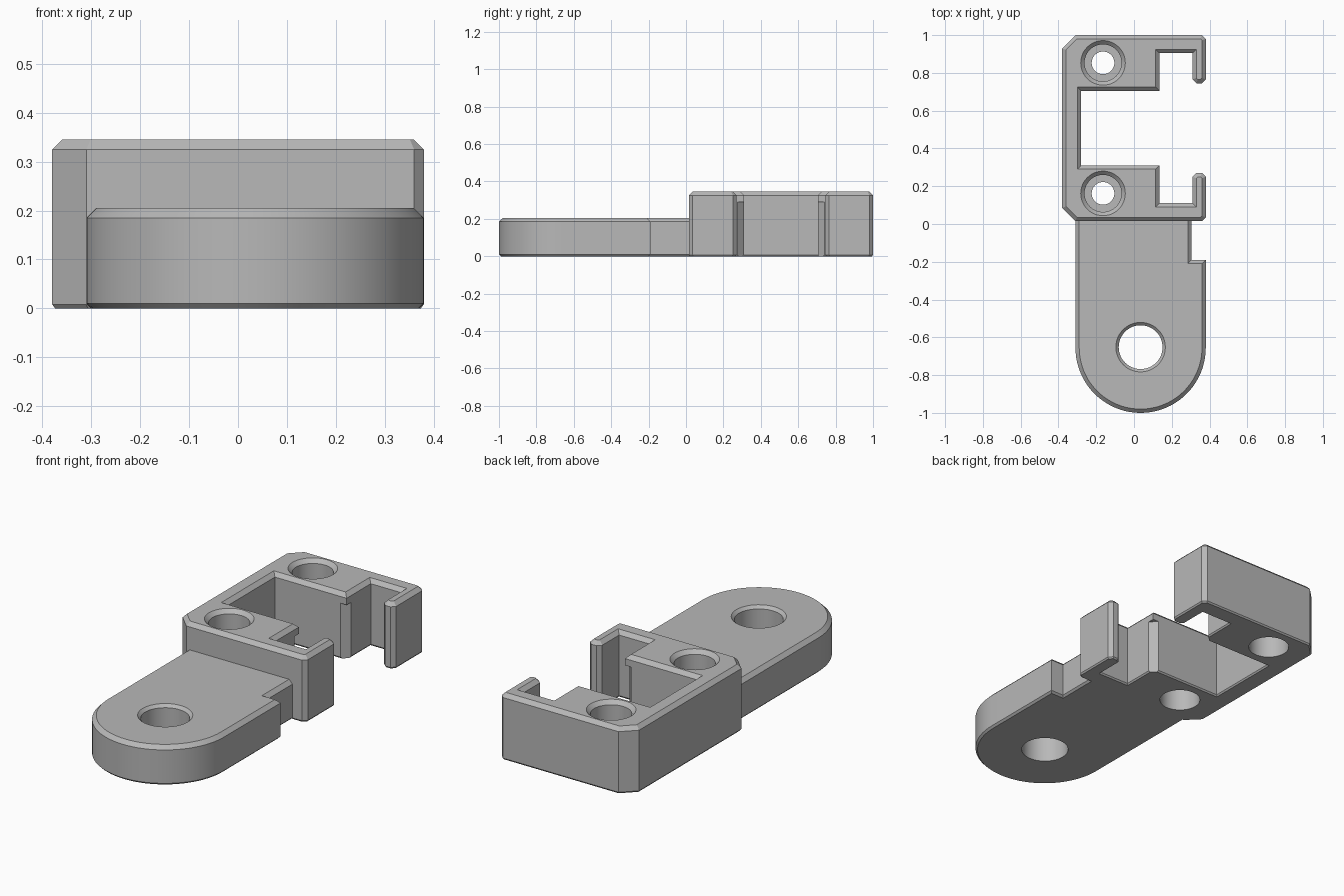
import bpy, bmesh
from math import pi, sin, cos
from mathutils import Vector

if "Cube" in bpy.data.objects:
    bpy.data.objects.remove(bpy.data.objects["Cube"], do_unlink=True)

grey = bpy.data.materials.new("plain grey")
grey.use_nodes = True
grey.diffuse_color = (0.48, 0.48, 0.48, 1)
grey.node_tree.nodes["Principled BSDF"].inputs["Base Color"].default_value = grey.diffuse_color


def inset(outline, d):
    """Move every edge of a counter-clockwise outline inward by d."""
    result = []
    for i, p in enumerate(outline):
        a = (p - outline[i - 1]).normalized()
        b = (outline[(i + 1) % len(outline)] - p).normalized()
        n1, n2 = Vector((-a.y, a.x)), Vector((-b.y, b.x))
        result.append(p + (n1 + n2) * d / (1 + n1.dot(n2)))
    return result


def prism(name, outline, layers):
    """Stack outlines given as (height, inset) into a closed solid."""
    outline = [Vector(p) for p in outline]
    bm = bmesh.new()
    rings = [[bm.verts.new((p.x, p.y, z)) for p in inset(outline, d)] for z, d in layers]
    n = len(outline)
    for low, high in zip(rings, rings[1:]):
        for i in range(n):
            j = (i + 1) % n
            bm.faces.new((low[i], low[j], high[j], high[i]))
    bm.faces.new(rings[0][::-1])
    bm.faces.new(rings[-1])
    mesh = bpy.data.meshes.new(name)
    bm.to_mesh(mesh)
    bm.free()
    mesh.materials.append(grey)
    obj = bpy.data.objects.new(name, mesh)
    bpy.context.collection.objects.link(obj)
    return obj


def arc(x, y, r, start, end, steps):
    angles = [start + (end - start) * i / steps for i in range(steps + 1)]
    return [(x + r * cos(t), y + r * sin(t)) for t in angles]


def circle(x, y, r, sides=48):
    return arc(x, y, r, 0, 2 * pi, sides)[:-1]


def cut(target, cutters):
    """Subtract the cutters, then remove them."""
    for cutter in cutters:
        cutter.hide_render = True
        mod = target.modifiers.new("cut", 'BOOLEAN')
        mod.operation, mod.solver, mod.object = 'DIFFERENCE', 'EXACT', cutter
    graph = bpy.context.evaluated_depsgraph_get()
    mesh = bpy.data.meshes.new_from_object(target.evaluated_get(graph))
    target.modifiers.clear()
    target.data = mesh
    for cutter in cutters:
        bpy.data.objects.remove(cutter, do_unlink=True)


TOP, TONGUE_TOP, BEVEL = 0.345, 0.205, 0.02


def mirrored(y):
    return 1.015 - y


# Clip frame: one half of the outline, mirrored front to back
half = [(-0.38, 0.085), (-0.31, 0.015), (0.36, 0.015), (0.38, 0.035),
        (0.38, 0.25), (0.36, 0.27), (0.33, 0.27), (0.31, 0.25),
        (0.31, 0.11), (0.135, 0.11), (0.135, 0.31), (-0.28, 0.31)]
outline = half + [(x, mirrored(y)) for x, y in reversed(half)]
frame = prism("clip_frame", outline,
              [(0, 0.006), (0.008, 0), (TOP - BEVEL, 0), (TOP, BEVEL)])

# Screw holes with counterbores, and relieved corners under the arm tips
cutters = []
for side in (lambda y: y, mirrored):
    y = side(0.162)
    cutters.append(prism("screw_hole", circle(-0.164, y, 0.06), [(-0.1, 0), (0.5, 0)]))
    cutters.append(prism("lower_bore", circle(-0.164, y, 0.1), [(-0.1, 0), (0.13, 0)]))
    cutters.append(prism("upper_bore", circle(-0.164, y, 0.098),
                         [(0.2, 0), (TOP - BEVEL, 0), (TOP + BEVEL, -2 * BEVEL)]))
    cutters.append(prism("corner_relief", circle(0.135, side(0.31), 0.035, 4),
                         [(-0.1, 0), (0.29, 0)]))
cut(frame, cutters)

# Rounded mounting tongue with a stepped right edge
outline = arc(0.035, -0.655, 0.345, pi, 2 * pi, 40)
outline += [(0.38, -0.19), (0.305, -0.19), (0.305, 0.055), (-0.31, 0.055)]
tongue = prism("mounting_tongue", outline,
               [(0, 0.01), (0.01, 0), (TONGUE_TOP - BEVEL, 0), (TONGUE_TOP, BEVEL)])
cut(tongue, [prism("bolt_hole", circle(0.035, -0.652, 0.116),
                   [(-0.1, 0), (TONGUE_TOP - 0.015, 0), (TONGUE_TOP + 0.015, -0.03)])])

# Smooth the round walls, keep the bevels crisp
for obj in (frame, tongue):
    bpy.ops.object.select_all(action='DESELECT')
    obj.select_set(True)
    bpy.context.view_layer.objects.active = obj
    bpy.ops.object.shade_smooth_by_angle(angle=pi / 9)
